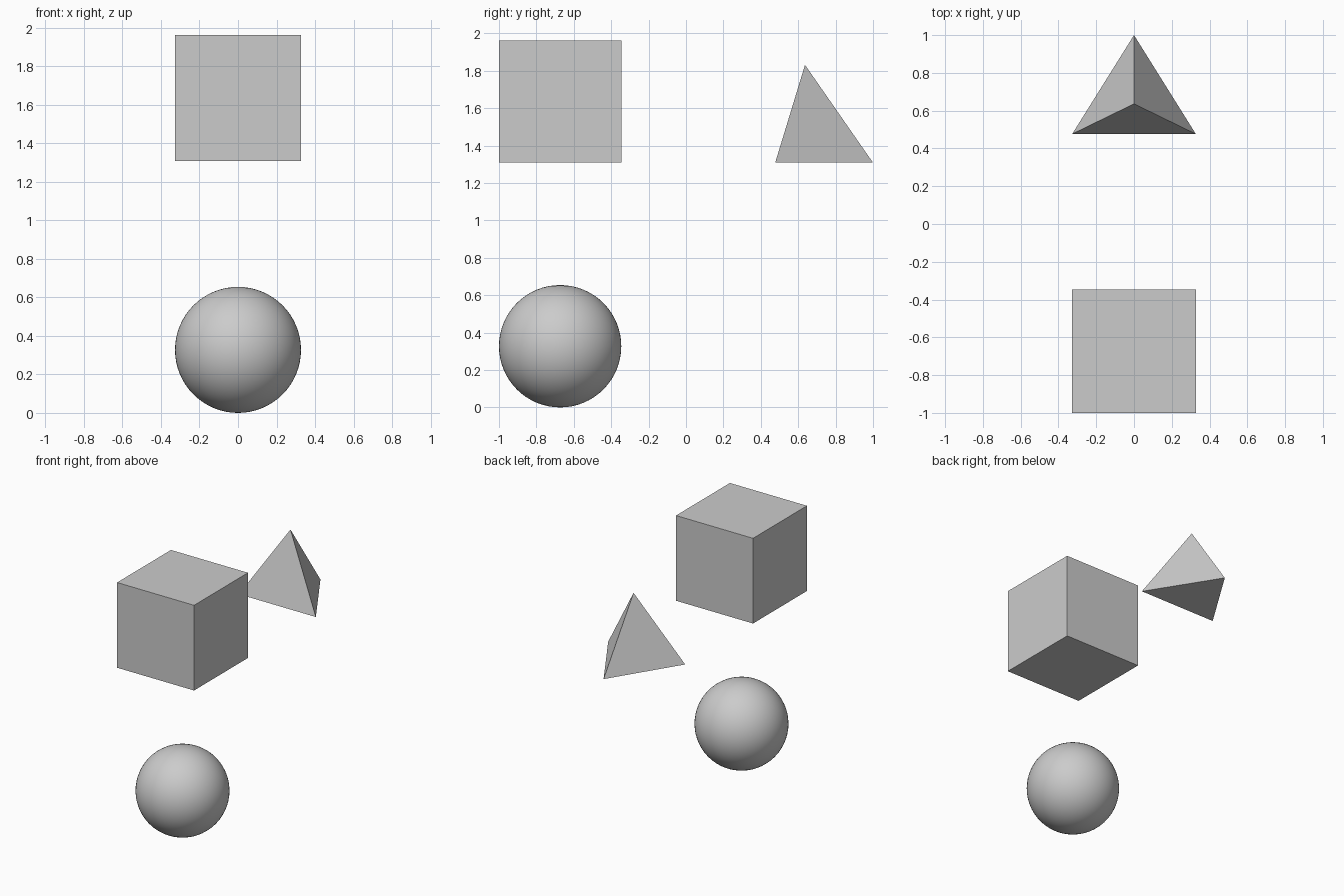
import bpy
import bmesh

if "Cube" in bpy.data.objects:
    bpy.data.objects.remove(bpy.data.objects["Cube"])

S = 0.654          # common size of the three solids
H = S / 2
Y_FRONT = -1 + H   # centre line of sphere and cube
Z_TOP = 2 * S      # base level of the raised solids

# Sphere resting on the floor
bpy.ops.mesh.primitive_uv_sphere_add(segments=64, ring_count=32, radius=H,
                                     location=(0, Y_FRONT, H))
sphere = bpy.context.object
sphere.name = "sphere"
bpy.ops.object.shade_smooth()

# Cube floating above the sphere
bpy.ops.mesh.primitive_cube_add(size=S, location=(0, Y_FRONT, Z_TOP + H))
bpy.context.object.name = "cube"

# Three-sided pyramid floating at the back
D = 0.8 * S
y0 = 1 - D
apex_y = y0 + (D * D - H * H) / (2 * D)   # above the base circumcentre
bm = bmesh.new()
for co in ((-H, y0, Z_TOP), (H, y0, Z_TOP), (0, 1, Z_TOP), (0, apex_y, Z_TOP + D)):
    bm.verts.new(co)
bmesh.ops.convex_hull(bm, input=bm.verts[:])
bmesh.ops.recalc_face_normals(bm, faces=bm.faces[:])
mesh = bpy.data.meshes.new("pyramid")
bm.to_mesh(mesh)
bm.free()
bpy.context.collection.objects.link(bpy.data.objects.new("pyramid", mesh))
